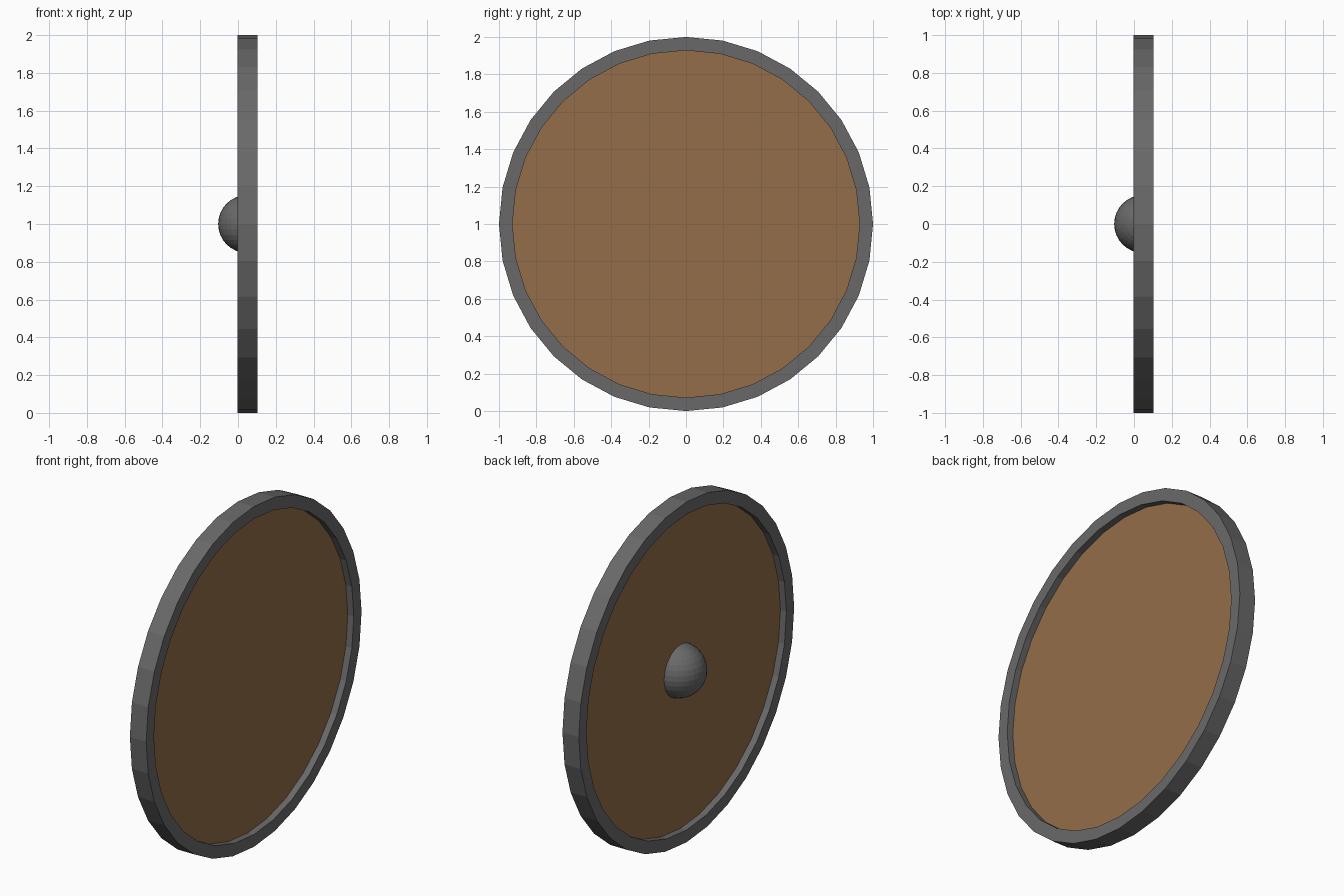
import bpy, bmesh, math
from mathutils import Vector

if "Cube" in bpy.data.objects:
    bpy.data.objects.remove(bpy.data.objects["Cube"])

SIDES = 32
MID = 0.05   # middle plane of the shield along x


def material(name, rgb):
    m = bpy.data.materials.new(name)
    m.diffuse_color = (*rgb, 1)
    m.use_nodes = True
    m.node_tree.nodes["Principled BSDF"].inputs["Base Color"].default_value = m.diffuse_color
    return m


iron = material("iron grey", (0.141, 0.141, 0.141))
wood = material("brown wood", (0.296, 0.153, 0.067))


def finish(bm, name, mat):
    bmesh.ops.recalc_face_normals(bm, faces=bm.faces)
    me = bpy.data.meshes.new(name)
    bm.to_mesh(me)
    bm.free()
    me.materials.append(mat)
    ob = bpy.data.objects.new(name, me)
    bpy.context.collection.objects.link(ob)
    return ob


def ring_verts(bm, radius, x):
    step = 2 * math.pi / SIDES
    return [bm.verts.new((x, radius * math.cos(i * step), 1 + radius * math.sin(i * step)))
            for i in range(SIDES)]


def bridge(bm, a, b):
    for i in range(SIDES):
        j = (i + 1) % SIDES
        bm.faces.new((a[i], a[j], b[j], b[i]))


# Iron rim: a square-section hoop
bm = bmesh.new()
x0, x1 = MID - 0.053, MID + 0.053
loops = [ring_verts(bm, r, x) for r, x in ((1, x0), (1, x1), (0.928, x1), (0.928, x0))]
for k in range(4):
    bridge(bm, loops[k], loops[(k + 1) % 4])
finish(bm, "iron_rim", iron)

# Wooden board recessed on both sides of the rim
bm = bmesh.new()
back, front = ring_verts(bm, 0.93, MID - 0.014), ring_verts(bm, 0.93, MID + 0.014)
bridge(bm, back, front)
bm.faces.new(back)
bm.faces.new(front)
finish(bm, "wooden_board", wood)

# Domed boss: half a sphere on the -x face
bm = bmesh.new()
bmesh.ops.create_uvsphere(bm, u_segments=32, v_segments=16, radius=0.153)
bmesh.ops.translate(bm, verts=bm.verts, vec=Vector((MID - 0.002, 0, 1)))
bmesh.ops.bisect_plane(bm, geom=bm.verts[:] + bm.edges[:] + bm.faces[:], dist=1e-5,
                       plane_co=(MID, 0, 0), plane_no=(1, 0, 0), clear_outer=True)
bmesh.ops.holes_fill(bm, edges=[e for e in bm.edges if e.is_boundary], sides=0)
finish(bm, "boss", iron)
